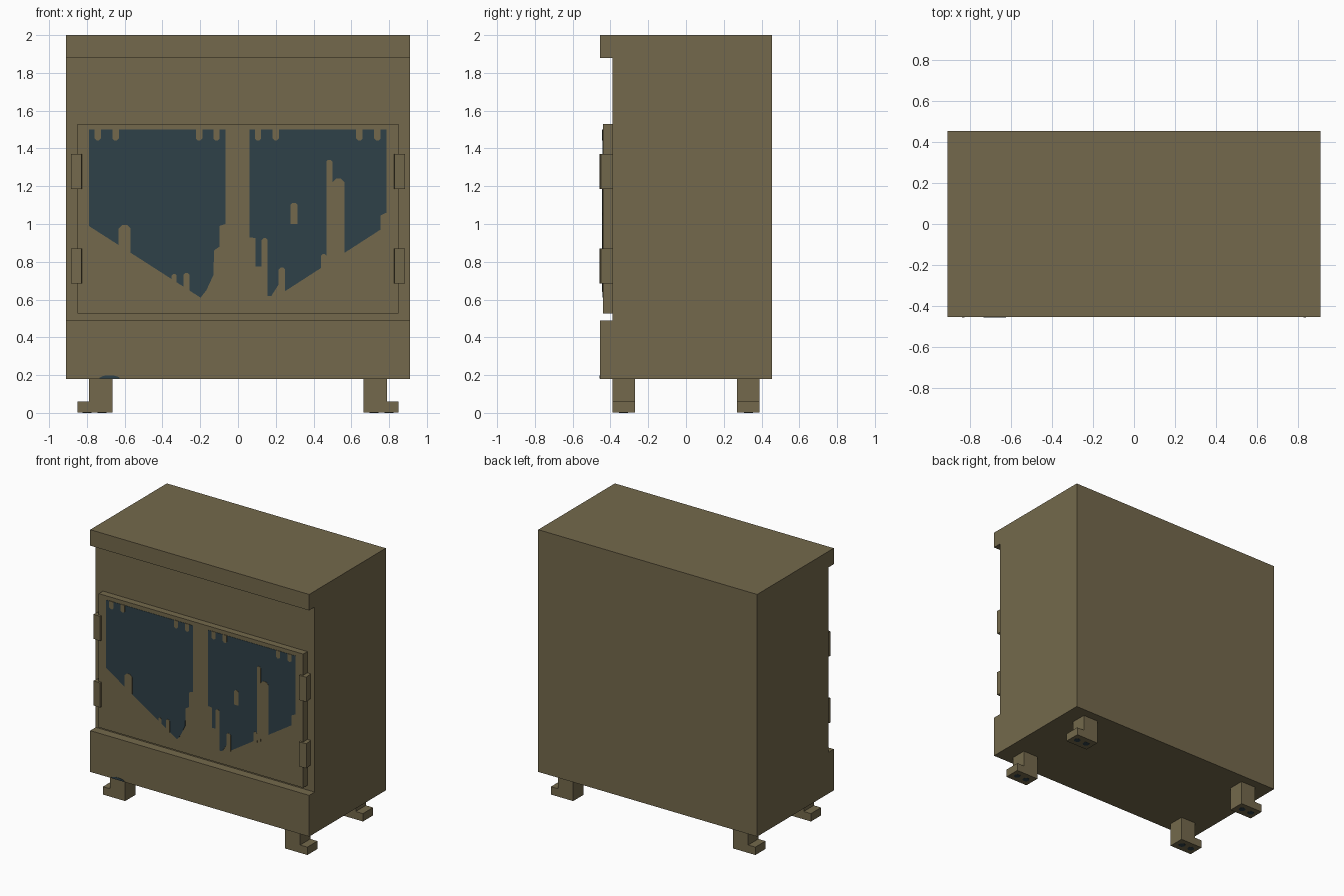
import bpy, bmesh
from math import sin, cos, pi, radians
from mathutils import Matrix, Vector

cube = bpy.data.objects.get("Cube")
if cube:
    bpy.data.objects.remove(cube, do_unlink=True)


def make_material(name, rgb):
    mat = bpy.data.materials.new(name)
    mat.use_nodes = True
    mat.diffuse_color = (*rgb, 1)
    mat.node_tree.nodes["Principled BSDF"].inputs["Base Color"].default_value = (*rgb, 1)
    return mat


brown = make_material("olive_brown", (0.174, 0.141, 0.072))
glass = make_material("dark_blue_glass", (0.028, 0.053, 0.066))

# How profile coordinates (u, v) and depth d map to space
AXES = {
    "x": lambda u, v, d: Vector((d, u, v)),
    "y": lambda u, v, d: Vector((u, d, v)),
    "z": lambda u, v, d: Vector((u, v, d)),
}


def prism(name, profile, axis, lo, hi, mat):
    """Extrude a flat profile along an axis from lo to hi."""
    place = AXES[axis]
    bm = bmesh.new()
    face = bm.faces.new([bm.verts.new(place(u, v, lo)) for u, v in profile])
    moved = bmesh.ops.extrude_face_region(bm, geom=[face])["geom"]
    bmesh.ops.translate(bm, vec=place(0, 0, hi - lo),
                        verts=[g for g in moved if isinstance(g, bmesh.types.BMVert)])
    if not any(set(f.verts) == set(face.verts) for f in bm.faces if f != face) and not face.is_valid:
        bm.faces.new([v for v in bm.verts][:len(profile)])
    bmesh.ops.holes_fill(bm, edges=bm.edges[:])
    bmesh.ops.recalc_face_normals(bm, faces=bm.faces[:])
    mesh = bpy.data.meshes.new(name)
    bm.to_mesh(mesh)
    bm.free()
    mesh.materials.append(mat)
    obj = bpy.data.objects.new(name, mesh)
    bpy.context.collection.objects.link(obj)
    return obj


def rect(u0, u1, v0, v1):
    return [(u0, v0), (u1, v0), (u1, v1), (u0, v1)]


def ellipse(u, v, ru, rv, sides=12, turn=2 * pi):
    return [(u + ru * cos(turn * i / sides), v + rv * sin(turn * i / sides))
            for i in range(sides + (turn < 6))]


def tongue(u0, u1, start, tip):
    """Strip with a softened end at the tip, pointing up or down."""
    c = (u1 - u0) * 0.3
    s = tip - c if tip > start else tip + c
    return [(u0, start), (u1, start), (u1, s), (u1 - c, tip), (u0 + c, tip), (u0, s)]


# Cabinet with overhanging top and base
BACK, FACE, LIP = 0.455, -0.39, -0.455
prism("cabinet", [(BACK, 0.18), (BACK, 2), (LIP, 2), (LIP, 1.88), (FACE, 1.88),
                  (FACE, 0.49), (LIP, 0.49), (LIP, 0.18)], "x", -0.91, 0.91, brown)

# Door
DOOR = -0.44
prism("door", rect(-0.85, 0.85, 0.525, 1.53), "y", DOOR, FACE, brown)

# Hinges, turned slightly outward
for side, label in ((1, "left"), (-1, "right")):
    for z0, z1, level in ((0.685, 0.87, "lower"), (1.185, 1.37, "upper")):
        hinge = prism(f"{label}_{level}_hinge", rect(-0.028, 0.028, z0, z1),
                      "y", -0.033, 0.045, brown)
        hinge.data.transform(Matrix.Translation((side * 0.853, -0.421, 0))
                             @ Matrix.Rotation(side * radians(6), 4, "Z"))

# Legs with outward toes and dark bolt spots underneath
for side, label in ((1, "left"), (-1, "right")):
    for y, end in ((-0.33, "front"), (0.33, "back")):
        shape = [(0.665, 0.001), (0.85, 0.001), (0.85, 0.06),
                 (0.79, 0.06), (0.79, 0.18), (0.665, 0.18)]
        prism(f"{label}_{end}_leg", [(side * u, v) for u, v in shape],
              "y", y - 0.06, y + 0.06, brown)
        for i, x in enumerate((0.72, 0.8)):
            prism(f"{label}_{end}_bolt_{i}", ellipse(side * x, y, 0.024, 0.024),
                  "z", 0, 0.003, glass)

# Glass panes
GLASS = DOOR - 0.002
prism("right_pane", [(-0.79, 1.5), (-0.066, 1.5), (-0.066, 1.0), (-0.098, 0.99),
                     (-0.098, 0.88), (-0.127, 0.86), (-0.13, 0.73), (-0.167, 0.65),
                     (-0.198, 0.61), (-0.79, 0.99)], "y", GLASS, DOOR + 0.002, glass)
prism("left_pane", [(0.06, 1.5), (0.786, 1.5), (0.786, 1.06), (0.754, 1.045),
                    (0.754, 0.97), (0.25, 0.645), (0.215, 0.68), (0.177, 0.62),
                    (0.156, 0.62), (0.156, 0.775), (0.093, 0.775), (0.093, 0.925),
                    (0.06, 0.93)], "y", GLASS, DOOR + 0.002, glass)

# Grime running over the panes
SOOT = GLASS - 0.002
for i, x in enumerate((-0.743, -0.648, -0.206, -0.114, 0.106, 0.2, 0.643, 0.738)):
    prism(f"top_drip_{i}", tongue(x - 0.017, x + 0.017, 1.501, 1.443),
          "y", SOOT, DOOR + 0.001, brown)

streaks = [(-0.632, -0.569, 0.85, 0.995), (-0.352, -0.325, 0.69, 0.735),
           (-0.288, -0.257, 0.645, 0.74), (0.125, 0.156, 0.773, 0.925),
           (0.215, 0.25, 0.64, 0.77), (0.44, 0.469, 0.765, 0.84),
           (0.468, 0.5, 0.78, 1.34), (0.5, 0.563, 0.8, 1.24)]
for i, (x0, x1, low, high) in enumerate(streaks):
    prism(f"streak_{i}", tongue(x0, x1, low, high), "y", SOOT, DOOR + 0.001, brown)
prism("grime_spot", tongue(0.277, 0.315, 1.0, 1.112), "y", SOOT, DOOR + 0.001, brown)

# Dark stain at the foot of the base
prism("base_stain", ellipse(-0.68, 0.181, 0.055, 0.018, 8, pi), "y",
      LIP - 0.002, LIP + 0.002, glass)
